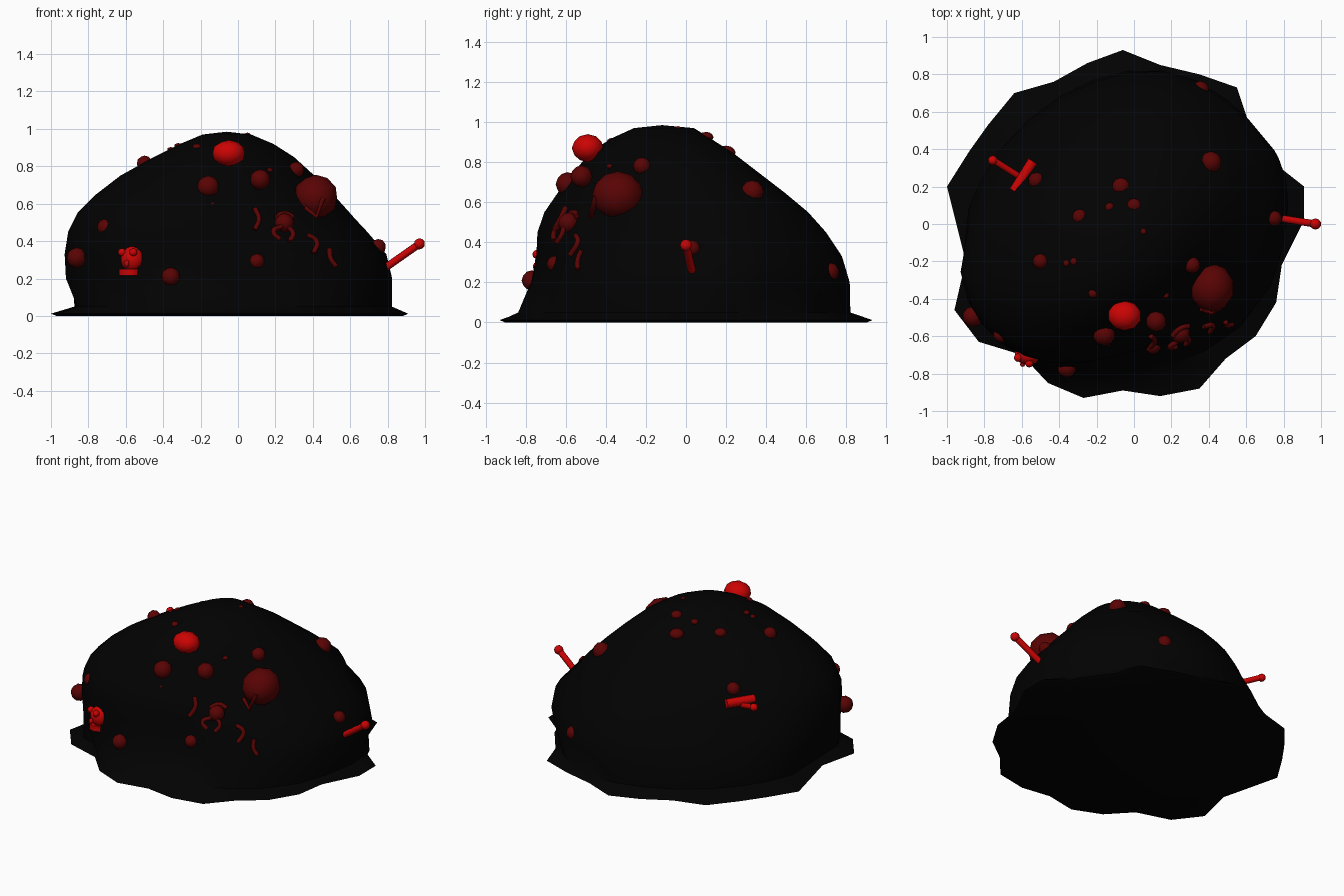
import bpy, bmesh, math
from mathutils import Vector
from mathutils.bvhtree import BVHTree

if "Cube" in bpy.data.objects:
    bpy.data.objects.remove(bpy.data.objects["Cube"])


def material(name, rgb):
    m = bpy.data.materials.new(name)
    m.diffuse_color = (*rgb, 1)
    m.use_nodes = True
    m.node_tree.nodes["Principled BSDF"].inputs["Base Color"].default_value = m.diffuse_color
    return m


BLACK = material("black_slime", (0.0005, 0.0005, 0.0005))
DARK = material("dark_red", (0.1, 0.001, 0.001))
RED = material("bright_red", (0.6, 0.001, 0.001))


def finish(bm, name, mat, angle=60):
    bmesh.ops.recalc_face_normals(bm, faces=bm.faces)
    me = bpy.data.meshes.new(name)
    bm.to_mesh(me)
    bm.free()
    me.materials.append(mat)
    ob = bpy.data.objects.new(name, me)
    bpy.context.collection.objects.link(ob)
    bpy.ops.object.select_all(action='DESELECT')
    ob.select_set(True)
    bpy.context.view_layer.objects.active = ob
    bpy.ops.object.shade_smooth_by_angle(angle=math.radians(angle))
    return ob


def ball(name, pos, size, mat):
    bm = bmesh.new()
    bmesh.ops.create_icosphere(bm, subdivisions=2, radius=1)
    for v in bm.verts:
        v.co = Vector(pos) + Vector([c * s for c, s in zip(v.co, size)])
    return finish(bm, name, mat)


def rod(name, a, b, r, mat):
    a, b = Vector(a), Vector(b)
    bm = bmesh.new()
    bmesh.ops.create_cone(bm, cap_ends=True, segments=10, radius1=r, radius2=r, depth=(b - a).length)
    rot = (b - a).to_track_quat('Z', 'Y')
    for v in bm.verts:
        v.co = rot @ v.co + (a + b) / 2
    return finish(bm, name, mat, 40)


def tube(name, pts, r, mat, smooth=True):
    cu = bpy.data.curves.new(name, 'CURVE')
    cu.dimensions = '3D'
    cu.bevel_depth, cu.bevel_resolution, cu.resolution_u = r, 1, 6
    cu.use_fill_caps = True
    if smooth:
        sp = cu.splines.new('BEZIER')
        sp.bezier_points.add(len(pts) - 1)
        for p, co in zip(sp.bezier_points, pts):
            p.co = co
            p.handle_left_type = p.handle_right_type = 'AUTO'
    else:
        sp = cu.splines.new('POLY')
        sp.points.add(len(pts) - 1)
        for p, co in zip(sp.points, pts):
            p.co = (*co, 1)
    cu.materials.append(mat)
    ob = bpy.data.objects.new(name, cu)
    bpy.context.collection.objects.link(ob)


# mound: jagged skirt outline plus skewed elliptical rings (z, xmin, xmax, ymin, ymax, skew)
SKIRT = [(-.06, .93), (.14, .85), (.35, .80), (.55, .73), (.61, .55), (.75, .36), (.77, .31),
         (.91, .2), (.91, .02), (.79, -.22), (.76, -.42), (.65, -.6), (.49, -.72), (.35, -.88),
         (.14, -.92), (-.06, -.89), (-.27, -.93), (-.46, -.85), (-.6, -.7), (-.83, -.63),
         (-.96, -.46), (-.90, -.2), (-1, .2), (-.88, .39), (-.78, .53), (-.64, .70),
         (-.43, .76), (-.25, .86)]
RINGS = [(.05, -.91, .82, -.84, .825, .09), (.2, -.925, .82, -.79, .82, .11),
         (.33, -.93, .79, -.76, .78, .13), (.45, -.91, .69, -.75, .70, .14),
         (.55, -.86, .60, -.71, .61, .15), (.65, -.76, .51, -.64, .49, .15),
         (.75, -.63, .41, -.56, .36, .15), (.85, -.45, .30, -.48, .23, .14),
         (.92, -.31, .19, -.37, .12, .12), (.97, -.19, .07, -.26, .04, .1)]


def lobe(t, deg, width):
    d = (t - math.radians(deg) + math.pi) % math.tau - math.pi
    return math.exp(-(d / math.radians(width)) ** 2)


bm = bmesh.new()
loops = [[bm.verts.new((x * .97, y * .97, 0)) for x, y in SKIRT],
         [bm.verts.new((x, y, .012)) for x, y in SKIRT]]
for z, x0, x1, y0, y1, skew in RINGS:
    loop = []
    for sx, sy in SKIRT:
        t = math.atan2(sy, sx)
        # flatter back-left flank, less bulge low on the back-right
        d = skew + (.05 * lobe(t, 140, 35) if z > .3 else 0) - (.09 * lobe(t, 45, 35) if z < .5 else 0)
        p = Vector(((x0 + x1) / 2 + (x1 - x0) / 2 * math.cos(t - d),
                    (y0 + y1) / 2 + (y1 - y0) / 2 * math.sin(t + d), 0))
        # dent low on the front, swelling on the front-right flank
        push = (-.06 * lobe(t, -78, 18) * math.exp(-((z - .28) / .15) ** 2)
                + .10 * lobe(t, -38, 24) * math.exp(-((z - .28) / .27) ** 2)
                + .02 * lobe(t, -40, 22) * math.exp(-((z - .62) / .12) ** 2))
        p *= 1 + push / p.length
        if z < .1:
            p *= min(1, .97 * math.hypot(sx, sy) / p.length)
        loop.append(bm.verts.new((p.x, p.y, z)))
    loops.append(loop)
n = len(SKIRT)
for lo, hi in zip(loops, loops[1:]):
    for i in range(n):
        j = (i + 1) % n
        bm.faces.new((lo[i], lo[j], hi[j], hi[i]))
top = bm.verts.new((-.06, -.12, .985))
for i in range(n):
    bm.faces.new((loops[-1][i], loops[-1][(i + 1) % n], top))
bm.faces.new(loops[0])
bvh = BVHTree.FromBMesh(bm)
finish(bm, "slime_mound", BLACK, 50)

# dark red lumps with measured positions: x, y, z, radius
LUMPS = [(-.16, -.59, .69, .06), (.125, -.535, .74, .055), (-.87, -.5, .31, .055),
         (-.7, -.58, .47, .047), (-.36, -.77, .21, .05), (.1, -.65, .29, .042),
         (.25, -.59, .5, .052), (.31, -.22, .78, .045), (.41, .33, .65, .058),
         (.75, .03, .37, .042), (.35, .71, .25, .048), (-.5, -.2, .815, .042),
         (-.52, .23, .6, .045), (-.14, -.62, .585, .025)]
for x, y, z, r in LUMPS:
    near = bvh.find_nearest(Vector((x, y, z)))[0]
    ball("lump", Vector((x, y, z)).lerp(near, .3), (r, r, r), DARK)

# flat lumps sunk into the crown: x, y, radius
for x, y, r in [(-.29, .04, .04), (-.07, .2, .048), (0, .1, .038), (-.13, .09, .025),
                (.05, -.04, .017), (-.36, -.21, .019), (-.32, -.2, .021), (-.22, -.37, .025),
                (.17, -.38, .018)]:
    hit = bvh.ray_cast(Vector((x, y, 2)), Vector((0, 0, -1)))[0]
    ball("crown_lump", hit - Vector((0, 0, r * .2)), (r, r, r * .7), DARK)

# bright ball and the large lump with its bent mouth
ball("bright_ball", (-.05, -.49, .87), (.09, .08, .07), RED)
ball("large_lump", (.415, -.34, .635), (.12, .13, .12), DARK)
tube("bent_mouth", [(.36, -.455, .58), (.42, -.475, .53), (.455, -.45, .63)], .014, DARK, False)

# curved worms and claws on the front: x, z points and stand-off from the surface
ARCS = [([(.09, .575), (.112, .52), (.09, .46)], .01),
        ([(.37, .435), (.42, .40), (.405, .335)], .01),
        ([(.49, .36), (.495, .31), (.525, .265)], .01),
        ([(.235, .48), (.19, .45), (.225, .41)], .04),
        ([(.265, .48), (.295, .44), (.275, .40)], .04),
        ([(.205, .53), (.25, .55), (.295, .53)], .03)]
for arc, off in ARCS:
    pts = []
    for x, z in arc:
        hit = bvh.ray_cast(Vector((x, -2, z)), Vector((0, 1, 0)))[0]
        pts.append(hit - Vector((0, off, 0)))
    tube("worm", pts, .014, DARK)

# pins stuck in the sides
rod("right_pin", (.72, .04, .21), (.97, 0, .385), .02, RED)
ball("right_pin_head", (.97, 0, .385), (.03, .03, .03), RED)
rod("left_pin", (-.56, .22, .5), (-.75, .34, .58), .018, RED)
ball("left_pin_head", (-.755, .34, .58), (.026, .026, .026), RED)
rod("left_crossbar", (-.54, .335, .545), (-.64, .175, .545), .03, RED)

# small skull on the front left
ball("skull", (-.565, -.70, .305), (.065, .055, .07), RED)
rod("skull_jaw", (-.578, -.69, .215), (-.578, -.69, .25), .06, RED)
for x, y in ((-.62, -.715), (-.56, -.745)):
    ball("skull_eye", (x, y, .34), (.022, .022, .022), RED)
ball("skull_nose", (-.595, -.75, .28), (.014, .014, .02), RED)
